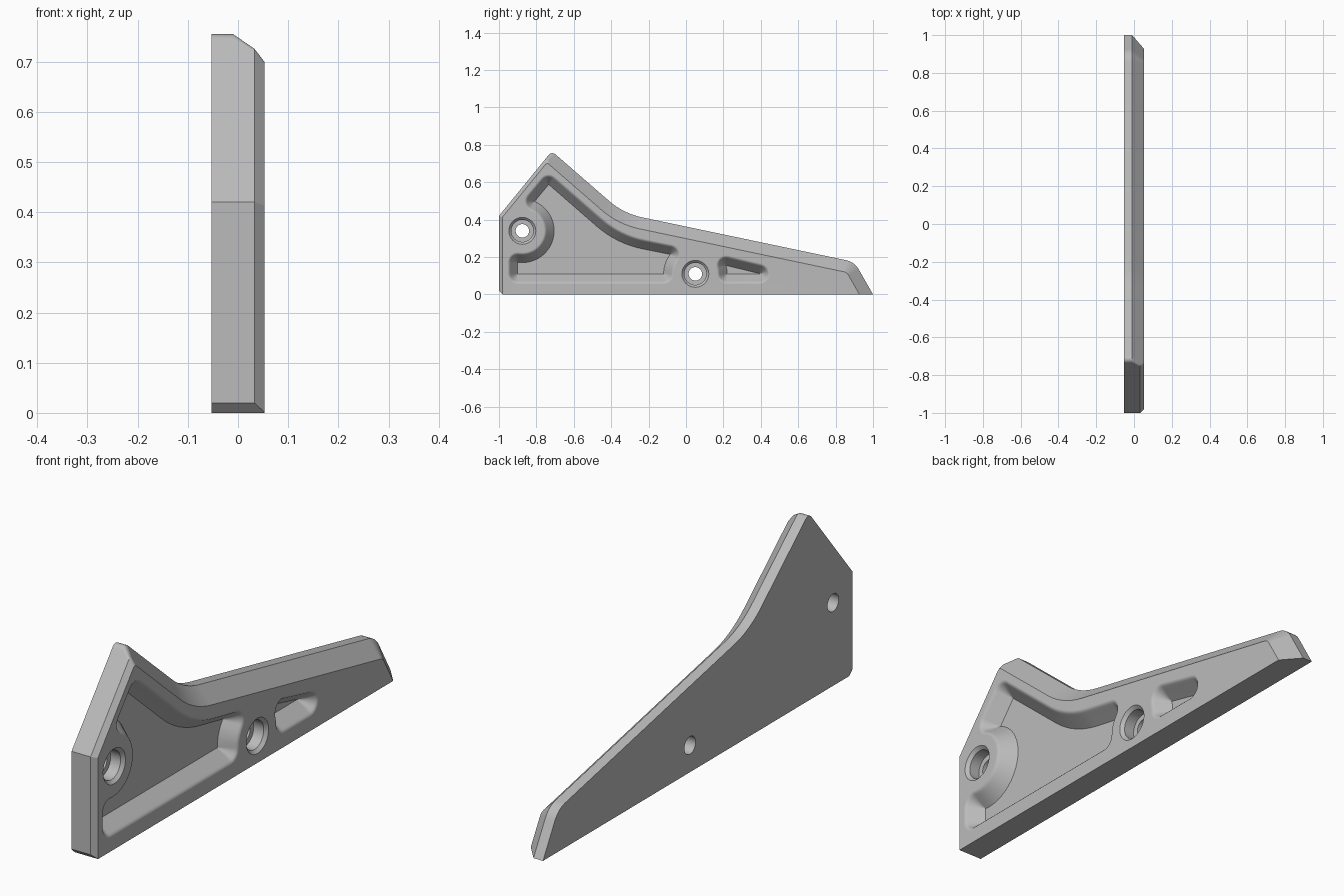
import bpy, bmesh
from math import sin, cos, pi, tan, radians
from mathutils import Vector

if "Cube" in bpy.data.objects:
    bpy.data.objects.remove(bpy.data.objects["Cube"], do_unlink=True)

FRONT, BACK = 0.053, -0.053   # x of the pocketed face and of the flat face
SEGS = 8


def outline(corners, offsets):
    """Move each edge outward by its offset, then round the corners.
    A corner is (y, z, radius, growth of the radius with the offset)."""
    n = len(corners)
    pts = [Vector(c[:2]) for c in corners]
    dirs = [(pts[(i + 1) % n] - pts[i]).normalized() for i in range(n)]
    ring = []
    for i, (_, _, radius, growth) in enumerate(corners):
        a, b = dirs[i - 1], dirs[i]
        na = Vector((a.y, -a.x))
        da, db = offsets[i - 1], offsets[i]
        cross = a.x * b.y - a.y * b.x
        p = pts[i] + (a * db - b * da) / cross
        if radius == 0:
            ring.append(p)
            continue
        r = radius + growth * max(da, db, key=abs)
        turn = a.angle(b)
        side = 1 if cross > 0 else -1
        centre = p - a * r * tan(turn / 2) - na * r * side
        for k in range(SEGS + 1):
            f = turn * k / SEGS
            ring.append(centre + (na * side * cos(f) + a * sin(f)) * r)
    return ring


def loft(name, rings):
    """Solid through counter-clockwise rings given as (x, points), x rising."""
    bm = bmesh.new()
    loops = [[bm.verts.new((x, p.x, p.y)) for p in ring] for x, ring in rings]
    for low, high in zip(loops, loops[1:]):
        for i in range(len(low)):
            bm.faces.new((low[i - 1], low[i], high[i], high[i - 1]))
    bm.faces.new(loops[0][::-1])
    bm.faces.new(loops[-1])
    mesh = bpy.data.meshes.new(name)
    bm.to_mesh(mesh)
    bm.free()
    ob = bpy.data.objects.new(name, mesh)
    bpy.context.collection.objects.link(ob)
    return ob


def arc(centre, radius, start, end, steps):
    """Arc corners; both ends are sharp corners that round when offset."""
    out = []
    for k in range(steps + 1):
        t = radians(start + (end - start) * k / steps)
        rounding = SHARP if k in (0, steps) else (0, 0)
        out.append((centre[0] + radius * cos(t), centre[1] + radius * sin(t), *rounding))
    return out


def pocket(name, corners):
    """Sloped pocket with a softly rounded rim."""
    profile = [(0, -0.01), (0.036, 0.037), (0.041, 0.045), (0.047, 0.0505),
               (0.055, FRONT), (0.056, 0.08)]
    return loft(name, [(x, outline(corners, [d] * len(corners))) for d, x in profile])


def screw_hole(name, centre):
    """Countersunk bore through the plate."""
    profile = [(-0.1, 0.036), (-0.005, 0.036), (-0.005, 0.059), (0.04, 0.059),
               (FRONT, 0.072), (0.08, 0.099)]
    angles = [2 * pi * k / 48 for k in range(48)]
    return loft(name, [(x, [Vector((centre[0] + r * cos(t), centre[1] + r * sin(t)))
                            for t in angles]) for x, r in profile])


SHARP = (0.0008, 1)
UPPER_HOLE, LOWER_HOLE = (-0.875, 0.34), (0.05, 0.11)
BOSS = 0.17

# Bracket plate: wide chamfer on the upper and nose edges, narrow on the front
plate_corners = [
    (-0.98, 0, 0, 0), (1, 0, 0, 0), (0.901, 0.1735, 0.1, 1),
    (-0.334, 0.433, 0.385, -1), (-0.7176, 0.766, 0.025, 0.2),
    (-1, 0.42, 0, 0), (-1, 0.02, 0, 0)]
rings = []
for x in (BACK, -0.01, 0.033, FRONT):
    wide, narrow = -max(0, x + 0.01), -max(0, x - 0.033) * 0.95
    rings.append((x, outline(plate_corners, [0, wide, wide, wide, narrow, narrow, 0])))
plate = loft("bracket_plate", rings)

# Recesses on the +x face
large = ([(-0.9, 0.11, *SHARP)]
         + arc(LOWER_HOLE, BOSS, 180, 142.3, 5)
         + [(-0.37, 0.271, 0.53, -1), (-0.734, 0.588, *SHARP)]
         + arc(UPPER_HOLE, BOSS, 67.5, -98.5, 20))
small = [(0.4, 0.11, *SHARP)] + arc(LOWER_HOLE, BOSS, 15.4, 0, 3)
cutters = [pocket("large_pocket_cutter", large),
           pocket("small_pocket_cutter", small),
           screw_hole("upper_hole_cutter", UPPER_HOLE),
           screw_hole("lower_hole_cutter", LOWER_HOLE)]

bpy.ops.object.select_all(action='DESELECT')
plate.select_set(True)
bpy.context.view_layer.objects.active = plate
for cutter in cutters:
    cutter.hide_render = True
    mod = plate.modifiers.new(cutter.name, 'BOOLEAN')
    mod.operation, mod.solver, mod.object = 'DIFFERENCE', 'EXACT', cutter
    bpy.ops.object.modifier_apply(modifier=mod.name)
    bpy.data.objects.remove(cutter, do_unlink=True)

# Grey finish and shading
grey = bpy.data.materials.new("neutral_grey")
grey.use_nodes = True
grey.diffuse_color = (0.5, 0.5, 0.5, 1)
grey.node_tree.nodes["Principled BSDF"].inputs["Base Color"].default_value = (0.5, 0.5, 0.5, 1)
plate.data.materials.clear()
plate.data.materials.append(grey)
bpy.ops.object.shade_smooth_by_angle(angle=radians(28))
weighted = plate.modifiers.new("weighted_normals", 'WEIGHTED_NORMAL')
weighted.keep_sharp = True
